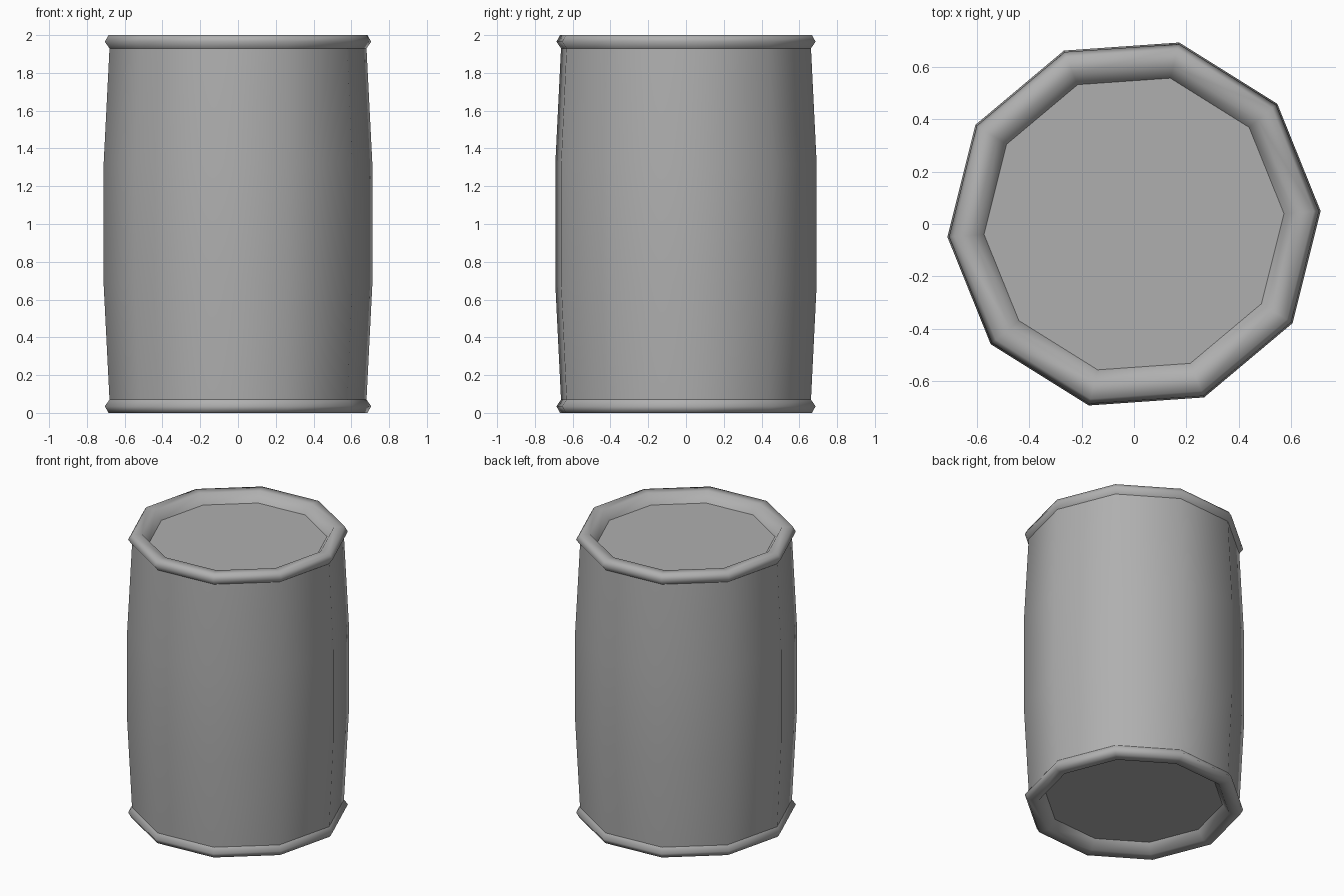
import bpy, bmesh, math

if "Cube" in bpy.data.objects:
    bpy.data.objects.remove(bpy.data.objects["Cube"])

SIDES = 10
TURN = math.radians(4)

# Mid grey for every part
grey = bpy.data.materials.new("barrel_grey")
grey.diffuse_color = (0.43, 0.43, 0.43, 1)
grey.use_nodes = True
grey.node_tree.nodes["Principled BSDF"].inputs["Base Color"].default_value = grey.diffuse_color


def lathe(name, profile, cap=False):
    """Revolve an (r, z) profile into a smooth ten-sided shell."""
    bm = bmesh.new()
    rings = []
    for r, z in profile:
        rings.append([bm.verts.new((r * math.cos(TURN + i * math.tau / SIDES),
                                    r * math.sin(TURN + i * math.tau / SIDES), z))
                      for i in range(SIDES)])
    for a, b in zip(rings, rings[1:]):
        for i in range(SIDES):
            j = (i + 1) % SIDES
            bm.faces.new((a[i], a[j], b[j], b[i])).smooth = True
    if cap:
        bm.faces.new(rings[0])
    me = bpy.data.meshes.new(name)
    bm.to_mesh(me)
    bm.free()
    me.materials.append(grey)
    ob = bpy.data.objects.new(name, me)
    bpy.context.collection.objects.link(ob)
    return ob


# Bulging barrel wall
lathe("barrel_wall", [(0.682, 0.07), (0.713, 0.68), (0.713, 1.32), (0.682, 1.93)])

# Rounded rim: outer foot, bulge, crown, then down to the recessed lid
rim = [(0.682, 1.93), (0.707, 1.965), (0.687, 2.0), (0.617, 2.0), (0.573, 1.935)]
lathe("top_rim", rim)
lathe("bottom_rim", [(r, 2 - z) for r, z in reversed(rim)])

# Recessed end plates
lathe("top_lid", [(0.573, 1.935)], cap=True)
base = lathe("bottom_plate", [(0.573, 0.065)], cap=True)
base.data.flip_normals()
